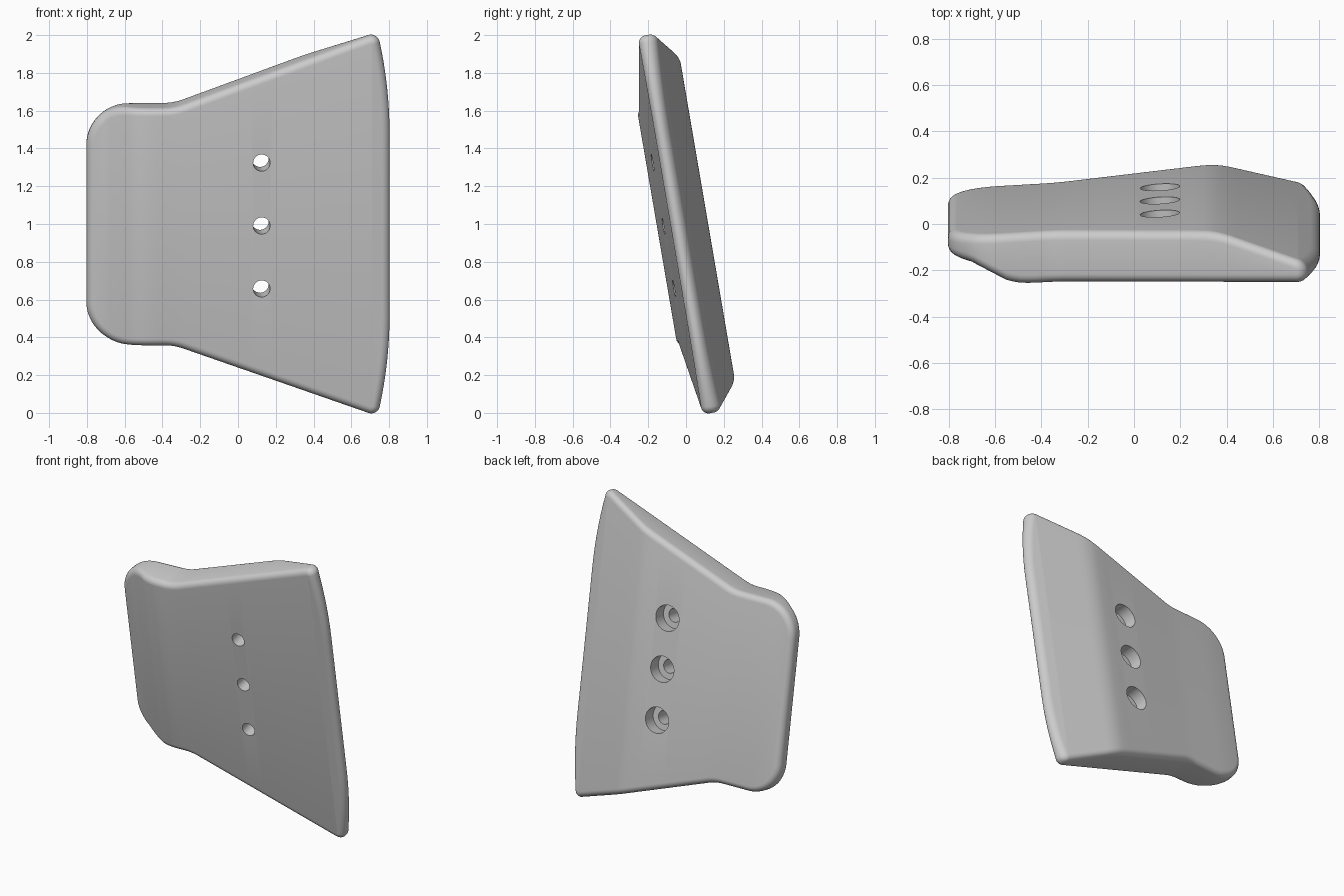
import bpy, bmesh, math
from mathutils import Vector, Matrix

cube = bpy.data.objects.get("Cube")
if cube:
    bpy.data.objects.remove(cube)

ROUND = 0.04                      # edge rounding
STEPS = 6
# Surface depth across the width: stepped front, ridged back
FRONT = [(-0.81, -0.054), (-0.7, -0.068), (-0.62, -0.105), (-0.55, -0.142),
         (-0.5, -0.154), (-0.44, -0.155), (0.81, -0.08)]
BACK = [(-0.81, 0.05), (0.28, 0.114), (0.34, 0.115), (0.4, 0.105), (0.81, -0.015)]
# Upper half of the outline as corners: x, height, corner radius
CORNERS = [(-0.803, 0, 0), (-0.803, 0.638, 0.22), (-0.34, 0.638, 0.3),
           (0.74, 1.03, 0.045), (0.802, 0.72, 2.3), (0.802, 0, 0)]


def depth(profile, x):
    for (x0, v0), (x1, v1) in zip(profile, profile[1:]):
        if x <= x1:
            break
    return v0 + (v1 - v0) * (x - x0) / (x1 - x0)


def half_outline():
    """Rounded upper outline as (point, inward normal) pairs, left to right."""
    result = []
    for before, here, after in zip(CORNERS, CORNERS[1:], CORNERS[2:]):
        p, radius = Vector(here[:2]), here[2]
        a = (p - Vector(before[:2])).normalized()
        b = (Vector(after[:2]) - p).normalized()
        turn = math.atan2(a.x * b.y - a.y * b.x, a.dot(b))
        reach = math.copysign(radius, turn)
        start = p - a * radius * math.tan(abs(turn) / 2)
        inward = Vector((a.y, -a.x))
        centre = start - inward * reach
        arc = []
        for i in range(13):
            angle = turn * i / 12
            c, s = math.cos(angle), math.sin(angle)
            n = Vector((inward.x * c - inward.y * s, inward.x * s + inward.y * c))
            arc.append((centre + n * reach, n))
        # Even stations along the straight run up to this arc
        if result:
            q, n = result[-1]
            count = int((arc[0][0] - q).length / 0.03)
            result += [(q.lerp(arc[0][0], i / count), n) for i in range(1, count)]
        result += arc
    return result


def ring(bm, points, t, profile, side):
    """One ring of the rounded rim; the rounding shrinks where the plate is thin."""
    verts = []
    for p, n in points:
        q = p + n * ROUND * (1 - math.sin(t))
        thickness = depth(BACK, q.x) - depth(FRONT, q.x)
        drop = min(ROUND, 0.46 * thickness) * (1 - math.cos(t))
        verts.append(bm.verts.new((q.x, depth(profile, q.x) + side * drop, q.y)))
    return verts


def bridge(bm, lower, upper):
    count = len(lower)
    for i in range(count):
        j = (i + 1) % count
        bm.faces.new((lower[i], lower[j], upper[j], upper[i]))


def new_object(name, bm):
    """Turn the mesh outward and make it an object."""
    bmesh.ops.recalc_face_normals(bm, faces=bm.faces)
    if bm.calc_volume(signed=True) < 0:
        bmesh.ops.reverse_faces(bm, faces=bm.faces)
    mesh = bpy.data.meshes.new(name)
    bm.to_mesh(mesh)
    bm.free()
    obj = bpy.data.objects.new(name, mesh)
    bpy.context.collection.objects.link(obj)
    return obj


# Plate body: rounded rim rings, capped by strips running up the plate
half = half_outline()
loop = half + [(Vector((p.x, -p.y)), Vector((n.x, -n.y))) for p, n in reversed(half)]
bm = bmesh.new()
angles = [math.pi / 2 * i / STEPS for i in range(STEPS + 1)]
rings = [ring(bm, loop, t, FRONT, 1) for t in angles]
rings += [ring(bm, loop, t, BACK, -1) for t in reversed(angles)]
for lower, upper in zip(rings, rings[1:]):
    bridge(bm, lower, upper)
for cap in (rings[0], rings[-1]):
    for i in range(len(half) - 1):
        bm.faces.new((cap[i], cap[i + 1], cap[-2 - i], cap[-1 - i]))
plate = new_object("plate", bm)

# Stepped cutter for the three counterbored screw holes
bm = bmesh.new()
for height in (-0.333, 0.005, 0.343):
    circles = []
    for radius, v in ((0.045, -0.3), (0.045, 0.015), (0.086, 0.015), (0.086, 0.3)):
        spokes = [math.tau * i / 32 for i in range(32)]
        circles.append([bm.verts.new((0.118 - 0.06 * v + radius * math.cos(a), v,
                                      height + radius * math.sin(a))) for a in spokes])
    for lower, upper in zip(circles, circles[1:]):
        bridge(bm, lower, upper)
    bm.faces.new(circles[0])
    bm.faces.new(circles[-1])
cutter = new_object("hole_cutter", bm)
cutter.hide_render = True

bpy.ops.object.select_all(action='DESELECT')
bpy.context.view_layer.objects.active = plate
plate.select_set(True)
cut = plate.modifiers.new("holes", 'BOOLEAN')
cut.operation = 'DIFFERENCE'
cut.solver = 'EXACT'
cut.object = cutter
bpy.ops.object.modifier_apply(modifier=cut.name)
bpy.data.objects.remove(cutter)

# Lean the plate forward and stand it on the ground
plate.data.transform(Matrix.Translation((0, 0, 1.006)) @ Matrix.Rotation(math.radians(9.7), 4, 'X'))

grey = bpy.data.materials.new("plain_grey")
grey.use_nodes = True
colour = (0.6, 0.6, 0.6, 1)
grey.diffuse_color = colour
grey.node_tree.nodes["Principled BSDF"].inputs["Base Color"].default_value = colour
plate.data.materials.clear()
plate.data.materials.append(grey)
bpy.ops.object.shade_smooth_by_angle(angle=math.radians(35))
